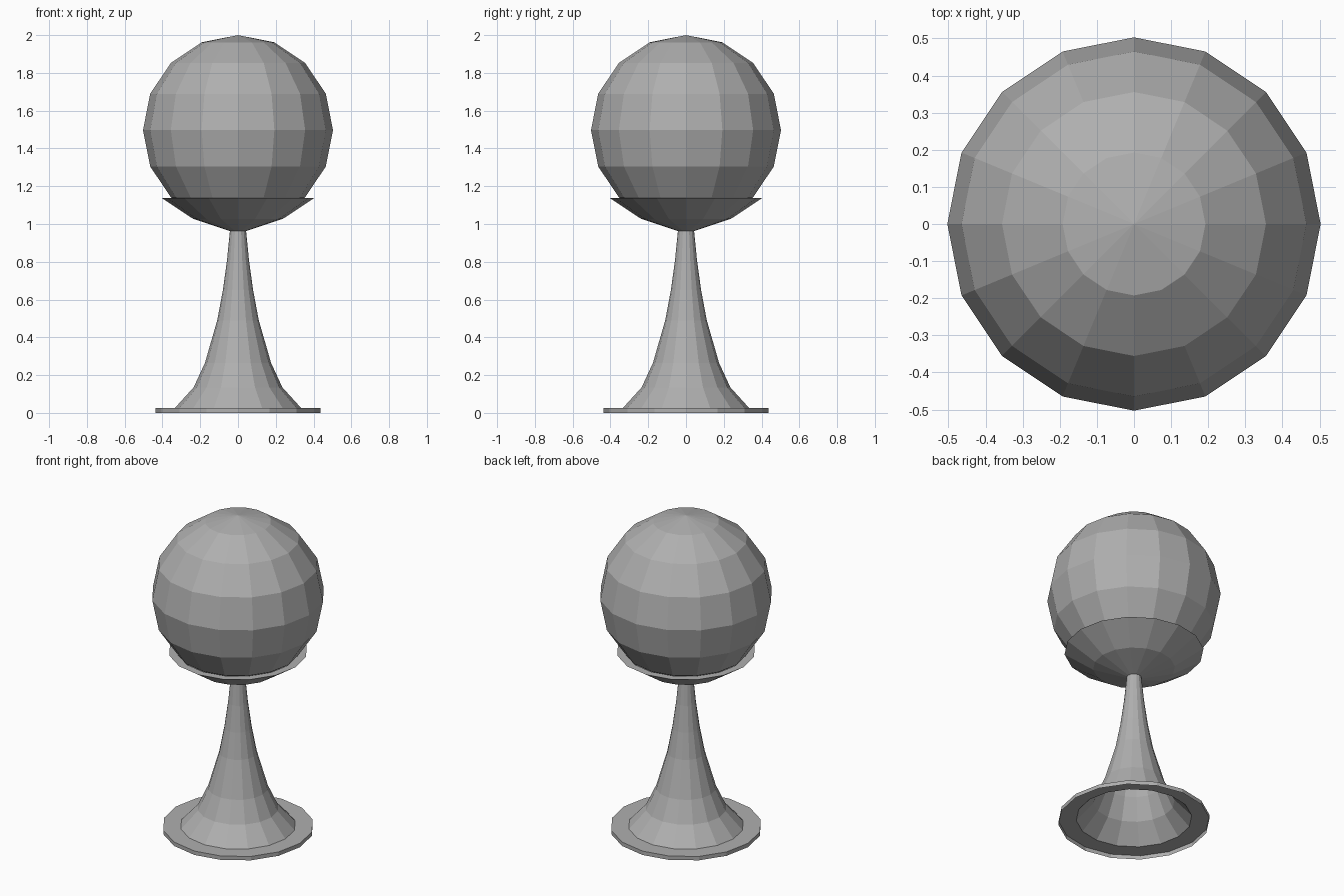
import bpy, bmesh, math

if "Cube" in bpy.data.objects:
    bpy.data.objects.remove(bpy.data.objects["Cube"])

SIDES = 16

# Mid grey shared by all parts
grey = bpy.data.materials.new("mid_grey")
grey.diffuse_color = (0.43, 0.43, 0.43, 1)
grey.use_nodes = True
grey.node_tree.nodes["Principled BSDF"].inputs["Base Color"].default_value = grey.diffuse_color


def lathe(name, profile):
    """Turn an (r, z) profile around z into a flat-shaded object."""
    bm = bmesh.new()
    rings = []
    for r, z in profile:
        if r == 0:
            rings.append([bm.verts.new((0, 0, z))] * SIDES)
            continue
        rings.append([bm.verts.new((r * math.cos(2 * math.pi * i / SIDES),
                                    r * math.sin(2 * math.pi * i / SIDES), z))
                      for i in range(SIDES)])
    for a, b in zip(rings, rings[1:]):
        for i in range(SIDES):
            j = (i + 1) % SIDES
            bm.faces.new(list(dict.fromkeys((a[i], a[j], b[j], b[i]))))
    mesh = bpy.data.meshes.new(name)
    bm.to_mesh(mesh)
    bm.free()
    mesh.materials.append(grey)
    obj = bpy.data.objects.new(name, mesh)
    bpy.context.collection.objects.link(obj)
    return obj


# Ball resting in the cup
bpy.ops.mesh.primitive_uv_sphere_add(segments=SIDES, ring_count=8, radius=0.503,
                                     location=(0, 0, 1.497))
ball = bpy.context.object
ball.name = "ball"
ball.data.materials.append(grey)

# Shallow cup with a flat rim, lining just under the ball
lathe("cup", [(0.043, 0.963), (0.237, 1.027), (0.403, 1.137),
              (0.354, 1.137), (0.19, 1.03), (0, 0.991)])

# Flared hollow stem running out into a thin foot, open underneath
lathe("stem_and_foot", [(0.438, 0), (0.438, 0.025), (0.335, 0.025),
                        (0.235, 0.135), (0.175, 0.265), (0.11, 0.49),
                        (0.08, 0.65), (0.058, 0.81), (0.043, 0.963)])
